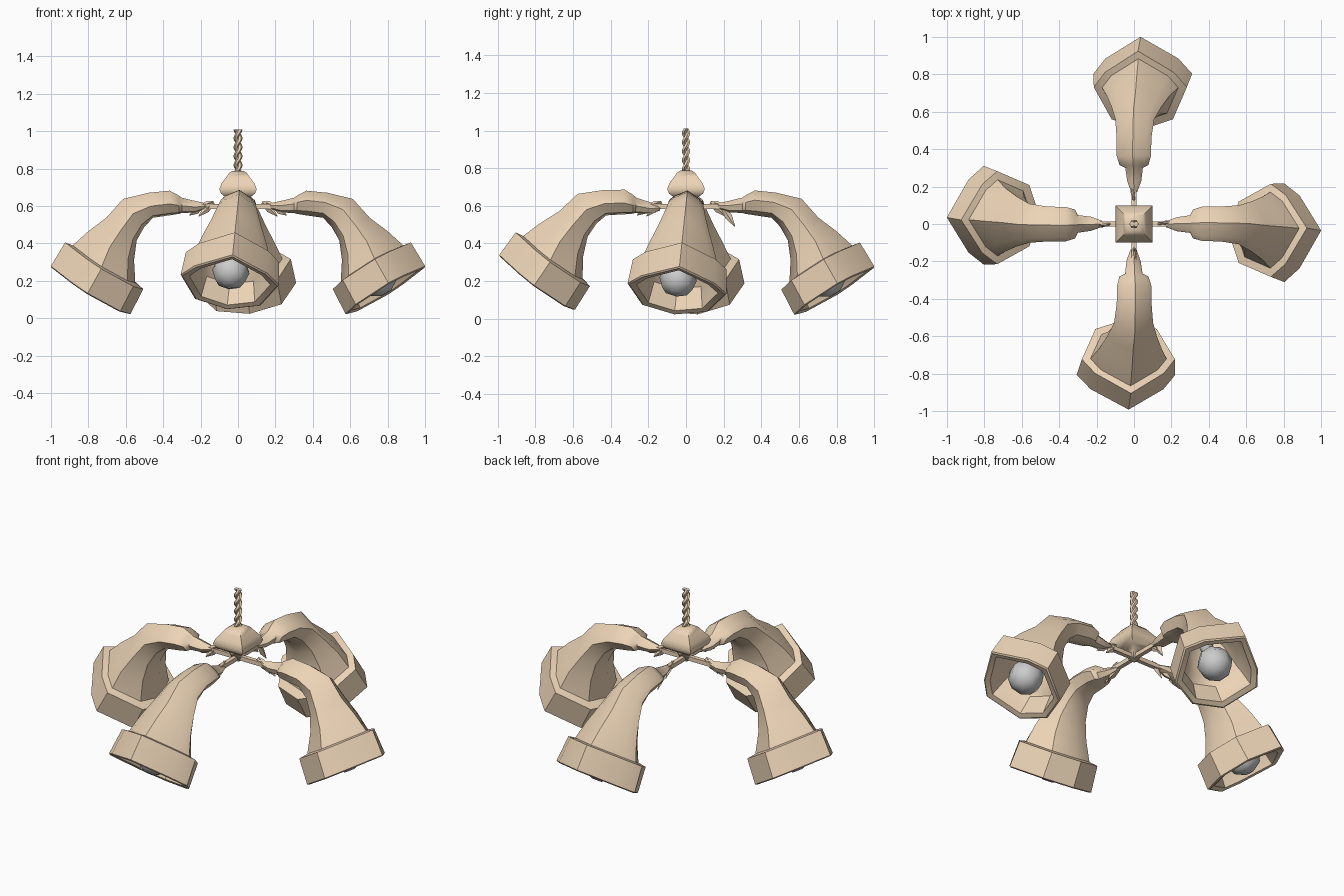
import bpy, bmesh, math
from mathutils import Vector, Matrix

if "Cube" in bpy.data.objects:
    bpy.data.objects.remove(bpy.data.objects["Cube"])

tan = bpy.data.materials.new("tan_plaster")
tan.diffuse_color = (0.84, 0.66, 0.47, 1)
tan.use_nodes = True
tan.node_tree.nodes["Principled BSDF"].inputs["Base Color"].default_value = tan.diffuse_color


def loft(name, rings, mat=tan, xf=Matrix(), smooth=35):
    """Skin a list of equal-sized rings and cap both ends."""
    bm = bmesh.new()
    vs = [[bm.verts.new(xf @ Vector(p)) for p in r] for r in rings]
    n = len(rings[0])
    for a, b in zip(vs, vs[1:]):
        for i in range(n):
            j = (i + 1) % n
            bm.faces.new((a[i], a[j], b[j], b[i]))
    bm.faces.new(vs[0])
    bm.faces.new(vs[-1])
    bmesh.ops.recalc_face_normals(bm, faces=bm.faces)
    me = bpy.data.meshes.new(name)
    bm.to_mesh(me)
    bm.free()
    ob = bpy.data.objects.new(name, me)
    bpy.context.collection.objects.link(ob)
    if mat:
        me.materials.append(mat)
    bpy.ops.object.select_all(action='DESELECT')
    ob.select_set(True)
    bpy.context.view_layer.objects.active = ob
    bpy.ops.object.shade_smooth_by_angle(angle=math.radians(smooth))
    return ob


def ngon(n, turn=0):
    return [(math.cos(turn + 2 * math.pi * i / n), math.sin(turn + 2 * math.pi * i / n)) for i in range(n)]


def section(x, z, pitch, up, side):
    """Shield-shaped section across the arm path; the point faces outward."""
    shape = [(0, 1), (.74, .47), (1, .10), (.66, -.70), (0, -.95), (-.66, -.70), (-1, .10), (-.74, .47)]
    p = math.radians(pitch)
    return [(x + math.sin(p) * up * v, side * u, z + math.cos(p) * up * v) for u, v in shape]


# x, z, pitch, half height, half width: stem, neck, bell, lip, then inside
ARM = [(.17, .60, 0, .014, .016), (.23, .595, 0, .032, .038), (.30, .602, 0, .042, .047),
       (.315, .605, 0, .050, .078), (.365, .614, 0, .068, .092), (.465, .602, 10, .070, .094),
       (.555, .562, 38, .096, .105), (.62, .475, 53, .104, .135), (.675, .385, 58, .148, .17),
       (.712, .285, 59, .20, .205), (.710, .275, 59, .25, .25), (.782, .145, 59, .255, .265),
       (.785, .14, 59, .245, .255), (.782, .145, 59, .215, .218), (.722, .25, 59, .19, .19),
       (.715, .275, 59, .16, .165), (.665, .40, 58, .10, .11), (.625, .46, 53, .06, .08)]

pivot = Matrix.Translation((.36, 0, .61))
roll = Matrix.Translation((0, 0, .61)) @ Matrix.Rotation(math.radians(-6), 4, 'X') @ Matrix.Translation((0, 0, -.61))

for k, label in enumerate(("right", "back", "left", "front")):
    spin = Matrix.Rotation(k * math.pi / 2, 4, 'Z')
    xf = spin @ roll
    if label == "front":  # this lamp sits closer in and a little higher
        xf = (spin @ Matrix.Translation((-.035, 0, .004)) @ roll @ pivot
              @ Matrix.Rotation(math.radians(-5), 4, 'Y') @ pivot.inverted())
    loft(label + "_lamp_shade", [section(*s) for s in ARM], xf=xf, smooth=40)

    # bulb and its socket, along the shade axis
    axis = Vector((.515, 0, -.857))
    c = Vector((.746, 0, .208))
    u, w = Vector((.857, 0, .515)), Vector((0, 1, 0))
    prof = [(-.24, .035), (-.12, .04), (-.06, .08), (0, .10), (.06, .08), (.09, .03)]
    loft(label + "_bulb", [[c + axis * d + (u * a + w * b) * r for a, b in ngon(8)] for d, r in prof],
         mat=None, xf=xf, smooth=50)

    # rod from the hub to the stem
    loft(label + "_rod", [[(x, .018 * a, .597 + .018 * b) for a, b in ngon(4, math.pi / 4)]
                          for x in (0, .24)], xf=spin)

    # pointed leaves on the rod
    for i, (a, b, r) in enumerate([((.13, 0, .62), (.21, .01, .545), .02),
                                   ((.19, 0, .60), (.26, -.01, .49 if k == 1 else .55), .02),
                                   ((.20, 0, .60), (.13, .01, .625), .014)]):
        a, b = Vector(a), Vector(b)
        d = (b - a).normalized()
        side = Vector((0, 1, 0))
        up = d.cross(side)
        loft(f"{label}_leaf_{i}", [[a.lerp(b, t) + (side * p * .7 + up * q) * r * s for p, q in ngon(4)]
                                   for t, s in ((0, .4), (.5, 1), (1, .1))], xf=spin)

# square domed hub
HUB = [(.58, .02), (.63, .035), (.642, .06), (.665, .09), (.69, .10), (.72, .088), (.755, .062), (.775, .048), (.787, .03)]
loft("hub", [[(h * a * 1.4142, h * b * 1.4142, z) for a, b in ngon(4, math.pi / 4)] for z, h in HUB], smooth=50)

# twisted two-strand rope
for s in range(2):
    rings = []
    for i in range(41):
        z = .77 + .24 * i / 40
        t = s * math.pi + i / 40 * 5 * math.pi
        cx, cy = .010 * math.cos(t), .010 * math.sin(t)
        rings.append([(cx + .014 * a, cy + .014 * b, z) for a, b in ngon(6)])
    loft(f"rope_strand_{s + 1}", rings)
